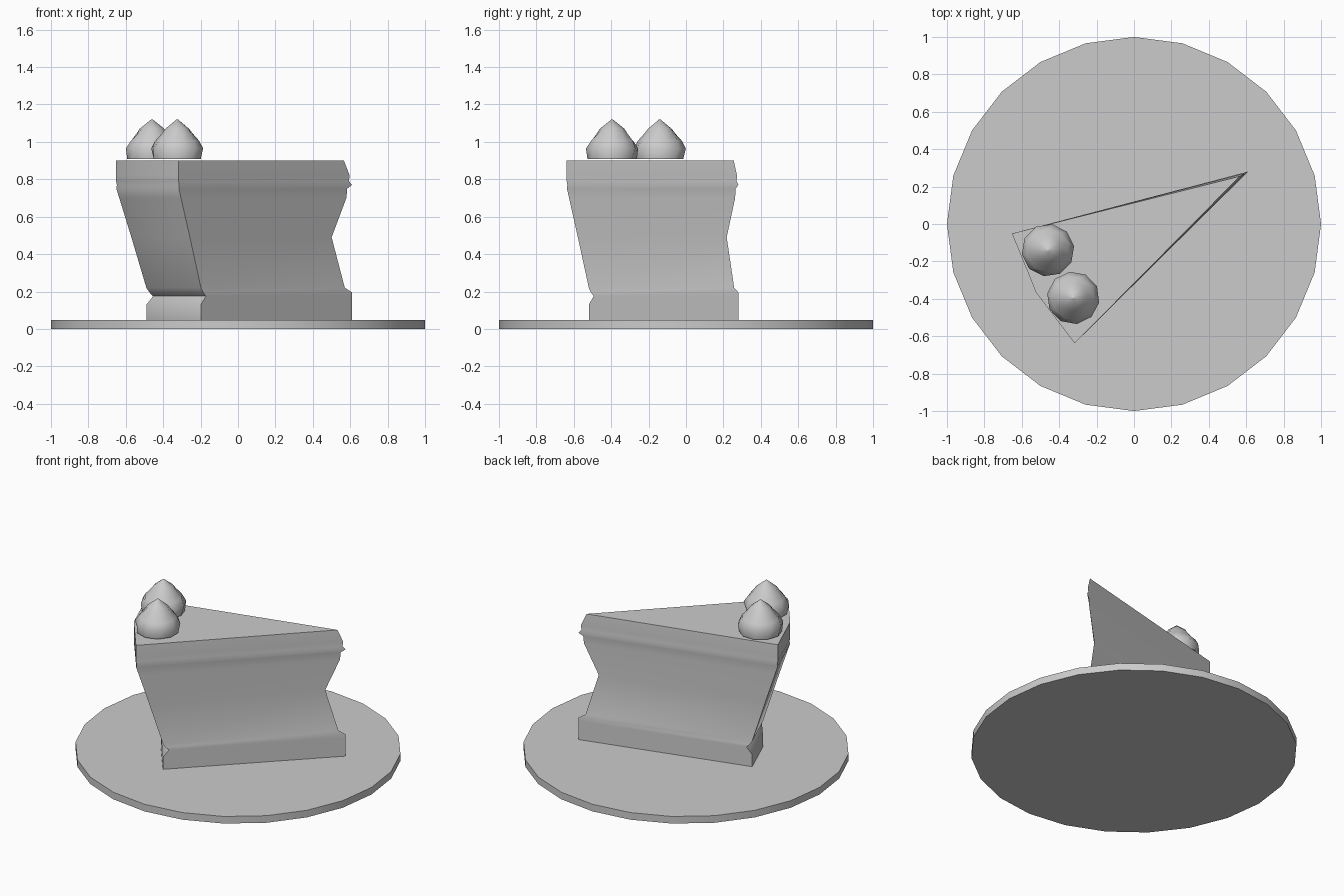
import bpy, bmesh
from math import radians, cos, sin, pi
from mathutils import Vector

if "Cube" in bpy.data.objects:
    bpy.data.objects.remove(bpy.data.objects["Cube"])


def loft(name, rings, angle=40):
    """Closed solid through equal-length rings of points."""
    bm = bmesh.new()
    loops = [[bm.verts.new(p) for p in ring] for ring in rings]
    n = len(loops[0])
    for a, b in zip(loops, loops[1:]):
        for i in range(n):
            j = (i + 1) % n
            bm.faces.new((a[i], a[j], b[j], b[i]))
    bm.faces.new(loops[0][::-1])
    bm.faces.new(loops[-1])
    bmesh.ops.remove_doubles(bm, verts=bm.verts, dist=1e-5)
    bmesh.ops.recalc_face_normals(bm, faces=bm.faces)
    mesh = bpy.data.meshes.new(name)
    bm.to_mesh(mesh)
    bm.free()
    ob = bpy.data.objects.new(name, mesh)
    bpy.context.collection.objects.link(ob)
    bpy.ops.object.select_all(action='DESELECT')
    ob.select_set(True)
    bpy.context.view_layer.objects.active = ob
    bpy.ops.object.shade_smooth_by_angle(angle=radians(angle))
    return ob


def circle(x, y, z, r, n, twist=0.0):
    return [(x + r * cos(2 * pi * i / n + twist),
             y + r * sin(2 * pi * i / n + twist), z) for i in range(n)]


# Plate
loft("plate", [circle(0, 0, z, 1.0, 24) for z in (0, 0.048)])

# Cake slice: a 30 degree wedge, (height, outer radius, set-back of the tip)
TIP = Vector((0.61, 0.28))
profile = [(0.048, 1.137, 0), (0.13, 1.137, 0), (0.175, 1.10, 0), (0.195, 1.12, 0),
           (0.22, 1.137, 0.045), (0.49, 1.22, 0.126), (0.70, 1.287, 0.035),
           (0.75, 1.303, 0.03), (0.77, 1.30, 0), (0.79, 1.305, 0.02),
           (0.82, 1.305, 0.015), (0.90, 1.305, 0.05)]


def wedge(z, r, back):
    polar = [(back, 29.7), (r, 14.7), (r, 29.7), (r, 44.7)]
    return [(TIP.x - d * cos(radians(a)), TIP.y - d * sin(radians(a)), z)
            for d, a in polar]


loft("cake_slice", [wedge(*p) for p in profile], 45)

# Whipped cream dollops with slightly twisted tiers
dollop = [(0.908, 0.132), (0.965, 0.141), (1.005, 0.118), (1.045, 0.083),
          (1.07, 0.066), (1.12, 0.004)]
for k, (x, y) in enumerate([(-0.46, -0.14), (-0.325, -0.395)]):
    loft(f"cream_dollop_{k + 1}",
         [circle(x, y, z, r, 10, 0.15 * i + 0.3 * k) for i, (z, r) in enumerate(dollop)], 60)
